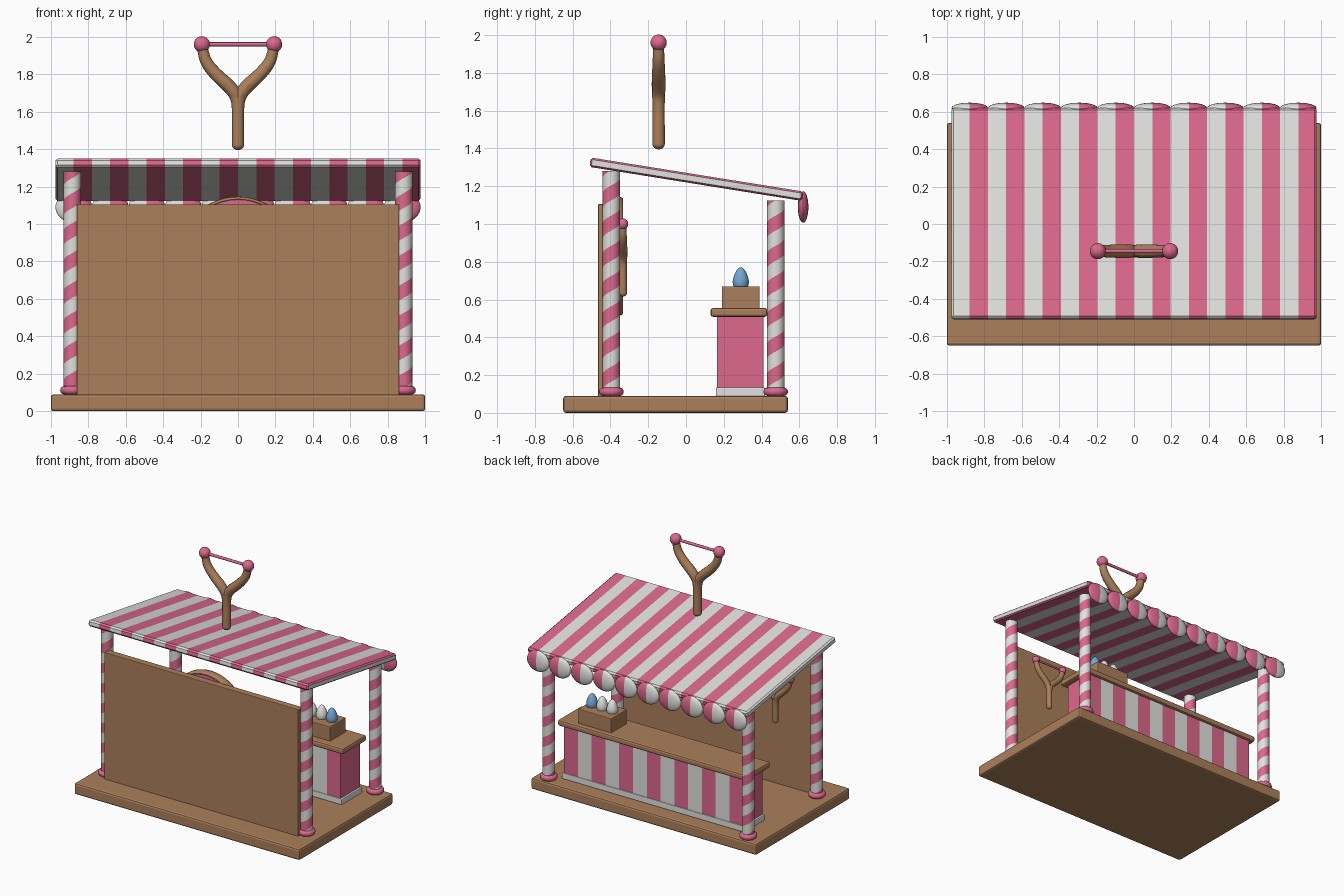
import bpy, bmesh, math
from mathutils import Matrix, Vector

if "Cube" in bpy.data.objects:
    bpy.data.objects.remove(bpy.data.objects["Cube"])


def material(name, rgb):
    m = bpy.data.materials.new(name)
    m.diffuse_color = (*rgb, 1)
    m.use_nodes = True
    m.node_tree.nodes["Principled BSDF"].inputs["Base Color"].default_value = m.diffuse_color
    return m


WHITE = material("white", (0.76, 0.76, 0.75))
PINK = material("pink", (0.72, 0.14, 0.27))
WOOD = material("wood", (0.41, 0.215, 0.105))
BLUE = material("blue", (0.17, 0.38, 0.65))


def finish(bm, name, mats, smooth=True):
    bmesh.ops.recalc_face_normals(bm, faces=bm.faces)
    for f in bm.faces:
        f.smooth = smooth
    for e in bm.edges:
        if len(e.link_faces) == 2 and e.calc_face_angle(0) > 0.6:
            e.smooth = False
    me = bpy.data.meshes.new(name)
    bm.to_mesh(me)
    bm.free()
    for m in mats:
        me.materials.append(m)
    ob = bpy.data.objects.new(name, me)
    bpy.context.collection.objects.link(ob)
    return ob


def box(name, x, y, z, mat, bevel=0.01):
    bm = bmesh.new()
    c = [(a[0] + a[1]) / 2 for a in (x, y, z)]
    s = [a[1] - a[0] for a in (x, y, z)]
    bmesh.ops.create_cube(bm, size=1, matrix=Matrix.Translation(c) @ Matrix.Diagonal((*s, 1)))
    if bevel:
        bmesh.ops.bevel(bm, geom=bm.edges[:], offset=bevel, segments=2, profile=0.5, affect='EDGES')
    return finish(bm, name, [mat], False)


def ball(name, c, r, mats, rule=None, shape=None):
    bm = bmesh.new()
    bmesh.ops.create_uvsphere(bm, u_segments=24, v_segments=16, radius=1)
    for f in bm.faces:
        f.material_index = rule(f.calc_center_median()) if rule else 0
    for v in bm.verts:
        if shape:
            shape(v)
        v.co = Vector(c) + Vector([a * b for a, b in zip(v.co, r)])
    return finish(bm, name, mats)


def disc(name, c, r, depth, mat):
    bm = bmesh.new()
    bmesh.ops.create_cone(bm, cap_ends=True, segments=48, radius1=r, radius2=r, depth=depth,
                          matrix=Matrix.Translation(c) @ Matrix.Rotation(math.pi / 2, 4, 'X'))
    return finish(bm, name, [mat])


def torus(name, c, major, minor_r, minor_h, mat, upright=False):
    bm = bmesh.new()
    n, k = 48, 12
    g = [[None] * k for _ in range(n)]
    for i in range(n):
        for j in range(k):
            a, b = 2 * math.pi * i / n, 2 * math.pi * j / k
            r, h = major + minor_r * math.cos(b), minor_h * math.sin(b)
            p = (r * math.cos(a), h, r * math.sin(a)) if upright else (r * math.cos(a), r * math.sin(a), h)
            g[i][j] = bm.verts.new(Vector(c) + Vector(p))
    for i in range(n):
        for j in range(k):
            i2, j2 = (i + 1) % n, (j + 1) % k
            bm.faces.new((g[i][j], g[i2][j], g[i2][j2], g[i][j2]))
    return finish(bm, name, [mat])


def striped_prism(name, half, count, length, thick, chamfer, matrix, first, cap):
    """Slab along x, cut into stripes of alternating colour."""
    def section(d):
        a, b, c = length / 2 - d, thick / 2 - d, chamfer - d
        if chamfer <= 0:
            return [(-a, -b), (a, -b), (a, b), (-a, b)]
        c = max(c, 0.002)
        return [(-a + c, -b), (a - c, -b), (a, -b + c), (a, b - c),
                (a - c, b), (-a + c, b), (-a, b - c), (-a, -b + c)]
    step = 2 * half / count
    xs = [-half + step * i for i in range(count + 1)]
    rings = [(x, 0, i % 2) for i, x in enumerate(xs)]
    if chamfer > 0:
        rings[0] = (-half + chamfer, 0, 0)
        rings[-1] = (half - chamfer, 0, (count - 1) % 2)
        rings = [(-half, chamfer * .8, 0)] + rings + [(half, chamfer * .8, 0)]
    bm = bmesh.new()
    vs = [[bm.verts.new(matrix @ Vector((x, *p))) for p in section(d)] for x, d, _ in rings]
    for r in range(len(vs) - 1):
        n = len(vs[r])
        for j in range(n):
            f = bm.faces.new((vs[r][j], vs[r][(j + 1) % n], vs[r + 1][(j + 1) % n], vs[r + 1][j]))
            f.material_index = (rings[r][2] + first) % 2
    for ring in (vs[0], vs[-1]):
        bm.faces.new(ring).material_index = cap
    return finish(bm, name, [WHITE, PINK], False)


def spiral_post(name, x, y, z0, z1, r=0.046, pitch=0.16, n=24):
    bm = bmesh.new()
    rows = int((z1 - z0) / pitch * 2) + 5
    clamp = lambda z: min(max(z, z0), z1)

    def pt(k, j):
        a = 2 * math.pi * j / n
        return bm.verts.new((x + r * math.cos(a), y + r * math.sin(a),
                             clamp(z0 + (k - 2) * pitch / 2 + pitch * j / n)))
    g = [[pt(k, j) for j in range(n + 1)] for k in range(rows)]
    for k in range(rows - 1):
        for j in range(n):
            q = (g[k][j], g[k][j + 1], g[k + 1][j + 1], g[k + 1][j])
            if max(v.co.z for v in q) - min(v.co.z for v in q) > 1e-5:
                bm.faces.new(q).material_index = k % 2
    bmesh.ops.remove_doubles(bm, verts=bm.verts[:], dist=1e-5)
    bmesh.ops.delete(bm, geom=[v for v in bm.verts if not v.link_faces], context='VERTS')
    # flat top
    top = [bm.verts.new((x + r * math.cos(2 * math.pi * j / n), y + r * math.sin(2 * math.pi * j / n), z1))
           for j in range(n)]
    bm.faces.new(top)
    return finish(bm, name, [WHITE, PINK])


def slingshot(name, x, y, z, s):
    """z is the height of the two tips."""
    path = [(0, -.535, .033), (0, -.45, .033), (0, -.36, .031), (.005, -.28, .034), (.045, -.225, .037),
            (.11, -.17, .035), (.17, -.10, .032), (.187, -.04, .029), (.193, 0, .028)]
    cu = bpy.data.curves.new(name + "_fork", 'CURVE')
    cu.dimensions = '3D'
    cu.bevel_depth = s
    cu.bevel_resolution = 4
    cu.use_fill_caps = True
    for side in (-1, 1):
        sp = cu.splines.new('NURBS')
        sp.points.add(len(path) - 1)
        for p, (a, b, r) in zip(sp.points, path):
            p.co = (x + side * a * s, y, z + b * s, 1)
            p.radius = r
        sp.order_u = 3
        sp.use_endpoint_u = True
        sp.resolution_u = 6
    cu.materials.append(WOOD)
    ob = bpy.data.objects.new(name + "_fork", cu)
    bpy.context.collection.objects.link(ob)
    bpy.ops.object.select_all(action='DESELECT')
    ob.select_set(True)
    bpy.context.view_layer.objects.active = ob
    bpy.ops.object.convert(target='MESH')
    bpy.ops.object.shade_smooth_by_angle()
    ball(name + "_handle_end", (x, y, z - .535 * s), (.033 * s, .033 * s, .03 * s), [WOOD])
    for side in (-1, 1):
        ball(name + "_tip", (x + side * .193 * s, y, z), (.043 * s,) * 3, [PINK])
    bm = bmesh.new()
    bmesh.ops.create_cone(bm, cap_ends=True, segments=12, radius1=.011 * s, radius2=.011 * s, depth=.386 * s,
                          matrix=Matrix.Translation((x, y, z)) @ Matrix.Rotation(math.pi / 2, 4, 'Y'))
    finish(bm, name + "_band", [PINK])


# floor and back wall
box("floor", (-1, 1), (-.65, .54), (0, .09), WOOD, .015)
box("back_wall", (-.86, .86), (-.465, -.41), (.085, 1.105), WOOD, .004)

# posts with ring feet
for sx, side in ((-1, "left"), (1, "right")):
    for y, top, end in ((-.395, 1.28, "back"), (.475, 1.125, "front")):
        spiral_post(f"{side}_{end}_post", sx * .885, y, .085, top)
        torus(f"{side}_{end}_post_foot", (sx * .885, y, .112), .045, .02, .022, PINK)

# striped awning with scalloped edge
tilt = Matrix.Translation((0, .055, 1.237)) @ Matrix.Rotation(-math.atan2(.18, 1.125), 4, 'X')
striped_prism("awning", .975, 20, 1.14, .05, .012, tilt, 0, 0)
for i in range(10):
    ball("scallop", (-.975 + .195 * (i + .5), .62, 1.09), (.0975, .028, .083),
         [WHITE, PINK], lambda c: int(c.x > 0))

# counter
striped_prism("counter", .795, 13, .245, .41, 0, Matrix.Translation((0, .2875, .32)), 1, 1)
box("counter_plinth", (-.81, .81), (.158, .418), (.088, .135), WHITE, .006)
box("counter_top", (-.84, .84), (.13, .43), (.508, .556), WOOD, .014)

# egg crate
box("egg_crate", (.39, .685), (.19, .39), (.55, .67), WOOD, .006)


def egg(v):
    if v.co.z > 0:
        k = 1 - .22 * v.co.z
        v.co.x *= k
        v.co.y *= k
        v.co.z *= 1.25


for x, m in ((.45, WHITE), (.54, WHITE), (.63, BLUE)):
    ball("egg", (x, .29, .696), (.043, .043, .06), [m], shape=egg)

# round target on the wall
disc("target_board", (0, -.378, .83), .3, .064, PINK)
disc("target_middle", (0, -.375, .83), .2, .066, WHITE)
disc("target_centre", (0, -.373, .83), .1, .068, PINK)
torus("target_rim", (0, -.37, .83), .303, .014, .036, WOOD, True)

# slingshots: large sign and two on the wall
slingshot("sign_slingshot", 0, -.145, 1.96, 1)
for sx, side in ((-1, "left"), (1, "right")):
    slingshot(side + "_wall_slingshot", sx * .56, -.335, 1.0, .68)
